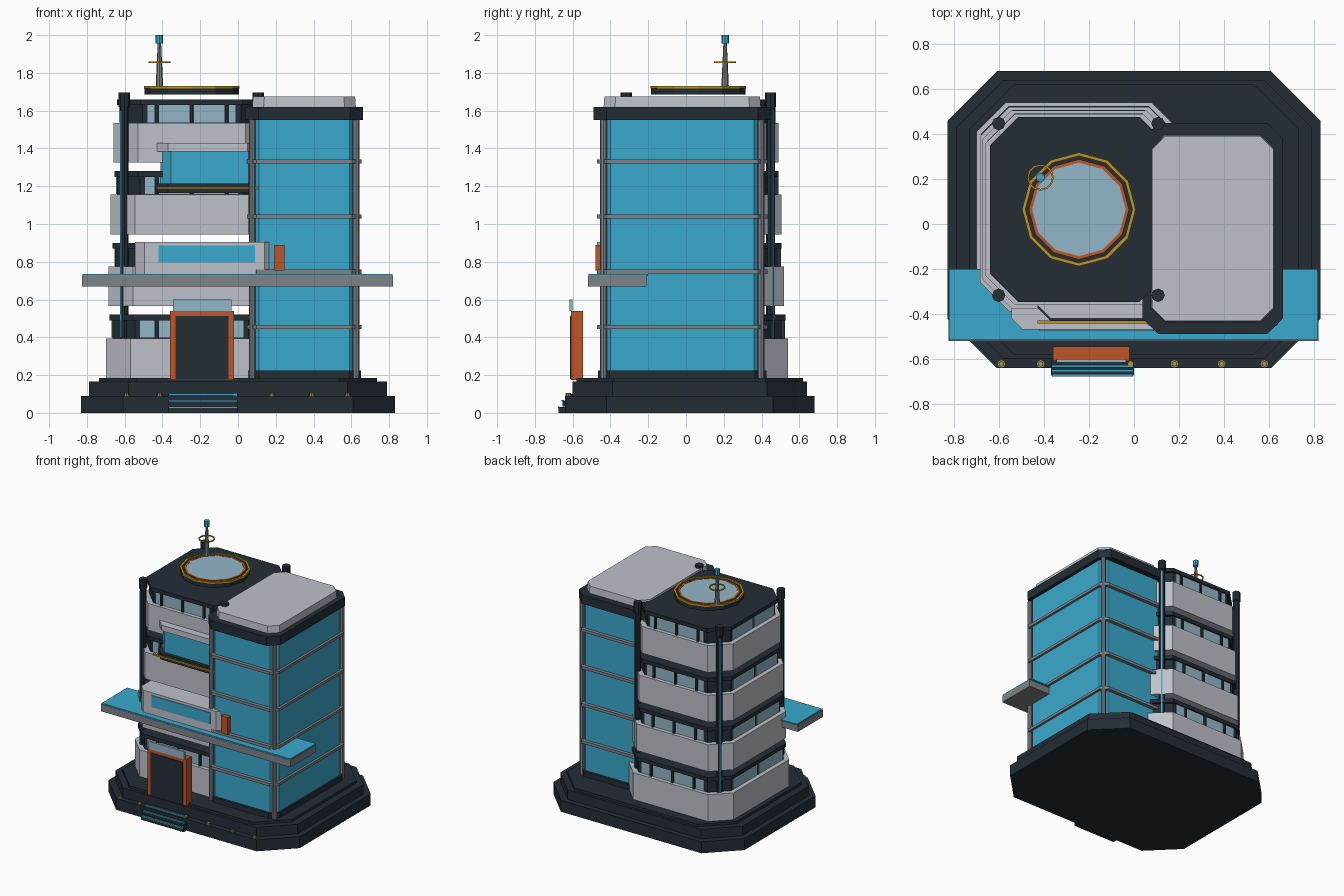
import bpy, bmesh, math
from mathutils import Vector

if "Cube" in bpy.data.objects:
    bpy.data.objects.remove(bpy.data.objects["Cube"])


def material(name, rgb):
    m = bpy.data.materials.new(name)
    m.diffuse_color = (*rgb, 1)
    m.use_nodes = True
    m.node_tree.nodes["Principled BSDF"].inputs["Base Color"].default_value = m.diffuse_color
    return m


DARK = material("dark slate", (.017, .026, .036))
WHITE = material("pale grey", (.52, .535, .59))
TEAL = material("bright blue glass", (.042, .40, .61))
GLASS = material("pale blue glass", (.29, .47, .58))
GREY = material("mid grey", (.21, .225, .25))
ORANGE = material("burnt orange", (.52, .09, .022))
GOLD = material("gold", (.52, .31, .012))


def finish(name, bm, mat):
    bmesh.ops.recalc_face_normals(bm, faces=bm.faces)
    me = bpy.data.meshes.new(name)
    bm.to_mesh(me)
    bm.free()
    me.materials.append(mat)
    ob = bpy.data.objects.new(name, me)
    bpy.context.collection.objects.link(ob)
    return ob


def extrude(name, pts, z0, z1, mat, top_inset=0):
    """Closed outline raised from z0 to z1, optionally with a bevelled top."""
    bm = bmesh.new()
    f = bm.faces.new([bm.verts.new((x, y, z0)) for x, y in pts])
    r = bmesh.ops.extrude_face_region(bm, geom=[f])
    vs = [v for v in r["geom"] if isinstance(v, bmesh.types.BMVert)]
    bmesh.ops.translate(bm, verts=vs, vec=(0, 0, z1 - z0))
    if top_inset:
        c = sum((v.co for v in vs), Vector()) / len(vs)
        for v in vs:
            v.co.x -= math.copysign(top_inset, v.co.x - c.x)
            v.co.y -= math.copysign(top_inset, v.co.y - c.y)
    return finish(name, bm, mat)


def octagon(name, c, h, ch, z0, z1, mat, top_inset=0):
    """Rectangle with four cut corners."""
    (cx, cy), (hx, hy) = c, h
    p = [(hx, hy - ch), (hx - ch, hy), (ch - hx, hy), (-hx, hy - ch),
         (-hx, ch - hy), (ch - hx, -hy), (hx - ch, -hy), (hx, ch - hy)]
    return extrude(name, [(cx + x, cy + y) for x, y in p], z0, z1, mat, top_inset)


def bay(name, x0, x1, y0, y1, ch, z0, z1, mat):
    """Box with its two front corners cut."""
    return extrude(name, [(x0, y1), (x0, y0 + ch), (x0 + ch, y0), (x1 - ch, y0),
                          (x1, y0 + ch), (x1, y1)], z0, z1, mat)


def box(name, x0, x1, y0, y1, z0, z1, mat):
    return extrude(name, [(x0, y0), (x1, y0), (x1, y1), (x0, y1)], z0, z1, mat)


def cyl(name, x, y, z0, z1, r0, mat, r1=None, n=8):
    bm = bmesh.new()
    bmesh.ops.create_cone(bm, cap_ends=True, segments=n, radius1=r0,
                          radius2=r0 if r1 is None else r1, depth=z1 - z0)
    bmesh.ops.translate(bm, verts=bm.verts, vec=(x, y, (z0 + z1) / 2))
    return finish(name, bm, mat)


def ring(name, x, y, z0, z1, ri, ro, mat, n=12):
    """Flat ring with a rectangular section."""
    bm = bmesh.new()
    loops = []
    for i in range(n):
        a = 2 * math.pi * i / n
        loops.append([bm.verts.new((x + r * math.cos(a), y + r * math.sin(a), z))
                      for r, z in ((ri, z0), (ro, z0), (ro, z1), (ri, z1))])
    for i in range(n):
        p, q = loops[i], loops[(i + 1) % n]
        for k in range(4):
            bm.faces.new((p[k], q[k], q[(k + 1) % 4], p[(k + 1) % 4]))
    return finish(name, bm, mat)


# Stepped base
B = (0, .02)
octagon("base_lower", B, (.83, .66), .22, 0, .09, DARK)
octagon("base_middle", B, (.79, .62), .21, .09, .165, DARK)
octagon("base_upper", B, (.735, .60), .20, .165, .185, DARK)

# Entrance steps with bright nosings
for i, (y, z) in enumerate(((-.675, .03), (-.655, .065), (-.635, .10))):
    box(f"step_{i}", -.37, 0, y, -.56, z - .03, z, DARK)
    box(f"step_nosing_{i}", -.365, -.005, y - .003, y + .006, z - .005, z + .003, TEAL)

# Ground lights along the front
for i, x in enumerate((-.59, -.415, -.015, .18, .39, .58)):
    cyl(f"ground_light_rim_{i}", x, -.622, .088, .096, .017, GREY)
    cyl(f"ground_light_{i}", x, -.622, .096, .106, .012, GOLD)

# Left wing: parapets, window bands and slabs for each floor
C = (-.245, .065)
halves = ((.455, .475), (.44, .455), (.43, .44), (.415, .425))
for i, (hx, hy) in enumerate(halves):
    z = .185 + .38 * i
    zt = z + .21
    top = zt + .125
    octagon(f"parapet_{i}", C, (hx, hy), .13, z, zt, WHITE)
    wx, wy = hx - .035, hy - .03
    octagon(f"window_core_{i}", C, (wx, wy), .12, zt, top - .03, DARK)
    octagon(f"floor_slab_{i}", C, (hx - .02, hy - .014), .125, top - .03, top, DARK)
    edges = (-wx + .135, -.185, 0, .185, wx - .135)
    for s, side in ((-1, "front"), (1, "back")):
        y = C[1] + s * wy
        for k in range(4):
            box(f"window_{side}_{i}_{k}", C[0] + edges[k] + .012, C[0] + edges[k + 1] - .012,
                y - .005, y + .005, zt + .003, top - .03, GLASS)
        for k in (1, 2, 3):
            box(f"mullion_{side}_{i}_{k}", C[0] + edges[k] - .008, C[0] + edges[k] + .008,
                y - .014, y + .014, zt, top - .03, DARK)
    for k, (a, b) in enumerate(((-wy + .14, -.012), (.012, wy - .14))):
        box(f"window_left_{i}_{k}", C[0] - wx - .005, C[0] - wx + .005,
            C[1] + a, C[1] + b, zt + .003, top - .03, GLASS)

# Corner columns with caps and bright strips
for i, (x, y) in enumerate(((-.602, -.317), (-.602, .447), (.107, .447), (.107, -.317))):
    cyl(f"column_{i}", x, y, .185, 1.63, .023, DARK)
    cyl(f"column_cap_{i}", x, y, 1.62, 1.695, .03, DARK)
    sx, sy = math.copysign(1, x - C[0]), math.copysign(1, y - C[1])
    cyl(f"column_strip_{i}", x + sx * .016, y + sy * .016, .40, 1.6, .006, TEAL, n=4)

# Blue glass tower on the right
T = (.35, -.02)
octagon("tower_plinth", T, (.30, .445), .06, .18, .225, DARK)
octagon("tower_glass", T, (.285, .425), .045, .22, 1.56, TEAL)
octagon("tower_cap", T, (.312, .47), .07, 1.55, 1.62, DARK)
octagon("tower_roof", T, (.274, .416), .06, 1.62, 1.675, WHITE, .004)
for i in range(4):
    z = .455 + .292 * i
    octagon(f"tower_band_{i}", T, (.303, .452), .05, z - .011, z + .011, GREY)
for sx in (-1, 1):
    for sy in (-1, 1):
        cyl(f"tower_post_{sx}_{sy}", T[0] + sx * .275, T[1] + sy * .417, .185, 1.55, .018, GREY)

# Wide canopy across the front
box("canopy", -.825, .82, -.52, -.21, .67, .725, GREY)
box("canopy_top", -.822, .817, -.517, -.2, .725, .734, TEAL)

# Doorway
box("door_frame", -.36, -.02, -.61, -.545, .175, .54, ORANGE)
box("door", -.33, -.05, -.615, -.60, .18, .512, DARK)
box("door_sign_glass", -.345, -.035, -.617, -.6, .54, .60, GLASS)

# First balcony, above the canopy
bay("lower_balcony", -.545, .19, -.47, -.3, .05, .734, .905, WHITE)
box("lower_balcony_panel", -.42, .09, -.475, -.465, .795, .885, TEAL)
box("balcony_end_block", .19, .245, -.48, -.42, .755, .89, ORANGE)

# Upper glazed bay
bay("upper_bay_floor", -.43, .12, -.432, -.28, .06, 1.165, 1.215, DARK)
box("upper_bay_trim", -.43, .12, -.442, -.43, 1.185, 1.197, GOLD)
bay("upper_bay_glass", -.41, .11, -.405, -.28, .055, 1.2, 1.385, TEAL)
bay("upper_bay_hood", -.43, .11, -.42, -.28, .06, 1.385, 1.43, WHITE)

# Rooftop landing disc
cyl("roof_disc", *C, 1.685, 1.722, .25, DARK, n=12)
ring("roof_disc_gold_ring", *C, 1.718, 1.73, .238, .253, GOLD)
ring("roof_disc_orange_ring", *C, 1.72, 1.73, .208, .223, ORANGE)
cyl("roof_disc_glass", *C, 1.72, 1.727, .209, GLASS, n=12)

# Antenna mast
A = (-.416, .207)
cyl("antenna_mast", *A, 1.70, 1.96, .021, GREY, .009)
cyl("antenna_tip", *A, 1.955, 2.0, .02, TEAL)
ring("antenna_ring", *A, 1.852, 1.86, .051, .059, GOLD)
